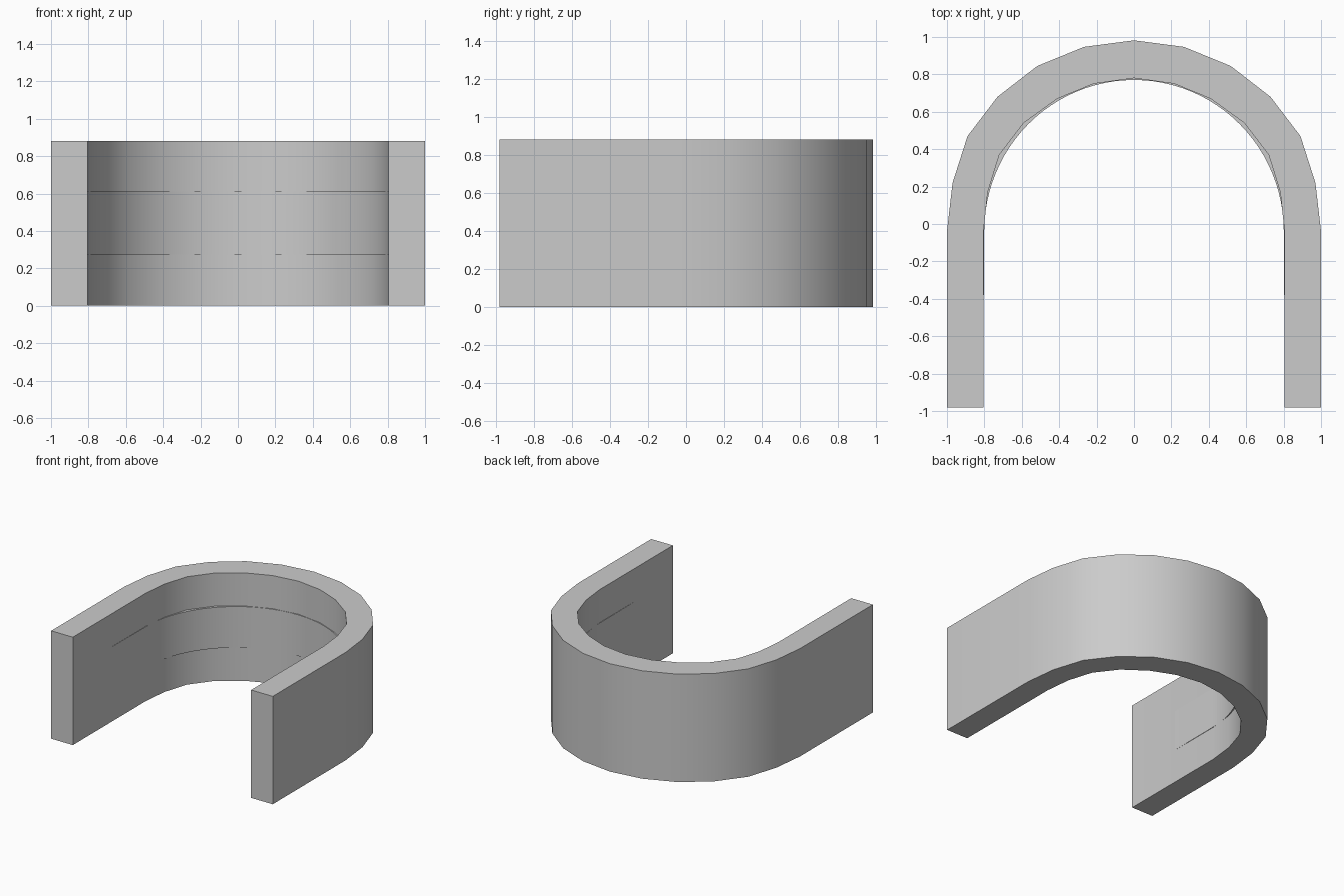
import bpy, bmesh, math

if "Cube" in bpy.data.objects:
    bpy.data.objects.remove(bpy.data.objects["Cube"])

HEIGHT = 0.88

# Half outlines, from the open front end round to the middle of the back
OUTER = [(1.0, -0.98), (1.0, -0.04), (0.97, 0.22), (0.89, 0.47),
         (0.73, 0.68), (0.517, 0.845), (0.267, 0.947), (0, 0.982)]
INNER = [(0.805, -0.98), (0.805, -0.04), (0.782, 0.17), (0.72, 0.37),
         (0.59, 0.54), (0.41, 0.67), (0.215, 0.75), (0, 0.78)]


def mirrored(half):
    return half + [(-x, y) for x, y in reversed(half[:-1])]


def u_wall(name, outer, inner, z0, z1):
    """Closed U-shaped wall between two matching outlines."""
    bm = bmesh.new()
    rings = [[bm.verts.new((*o, z0)), bm.verts.new((*i, z0)),
              bm.verts.new((*i, z1)), bm.verts.new((*o, z1))]
             for o, i in zip(outer, inner)]
    for a, b in zip(rings, rings[1:]):
        for k in range(4):
            n = (k + 1) % 4
            bm.faces.new((a[k], a[n], b[n], b[k]))
    bm.faces.new(rings[0])
    bm.faces.new(rings[-1][::-1])
    bmesh.ops.recalc_face_normals(bm, faces=bm.faces[:])
    mesh = bpy.data.meshes.new(name)
    bm.to_mesh(mesh)
    bm.free()
    obj = bpy.data.objects.new(name, mesh)
    bpy.context.collection.objects.link(obj)
    bpy.context.view_layer.objects.active = obj
    obj.select_set(True)
    bpy.ops.object.shade_smooth_by_angle(angle=math.radians(35))
    obj.select_set(False)


# Main curved wall
u_wall("curved_wall", mirrored(OUTER), mirrored(INNER), 0, HEIGHT)

# Thin, smoothly rounded strip lying almost flush along the inside
steps = 24
arc = [(math.cos(t * math.pi / 2 / steps), math.sin(t * math.pi / 2 / steps))
       for t in range(steps)] + [(0, 1)]
strip_in = [(0.804, -0.48)] + [(0.801 * c, -0.04 + 0.81 * s) for c, s in arc]
strip_out = [(0.85, -0.48)] + [(0.85 * c, -0.04 + 0.87 * s) for c, s in arc]
u_wall("inner_strip", mirrored(strip_out), mirrored(strip_in), 0.275, 0.61)
